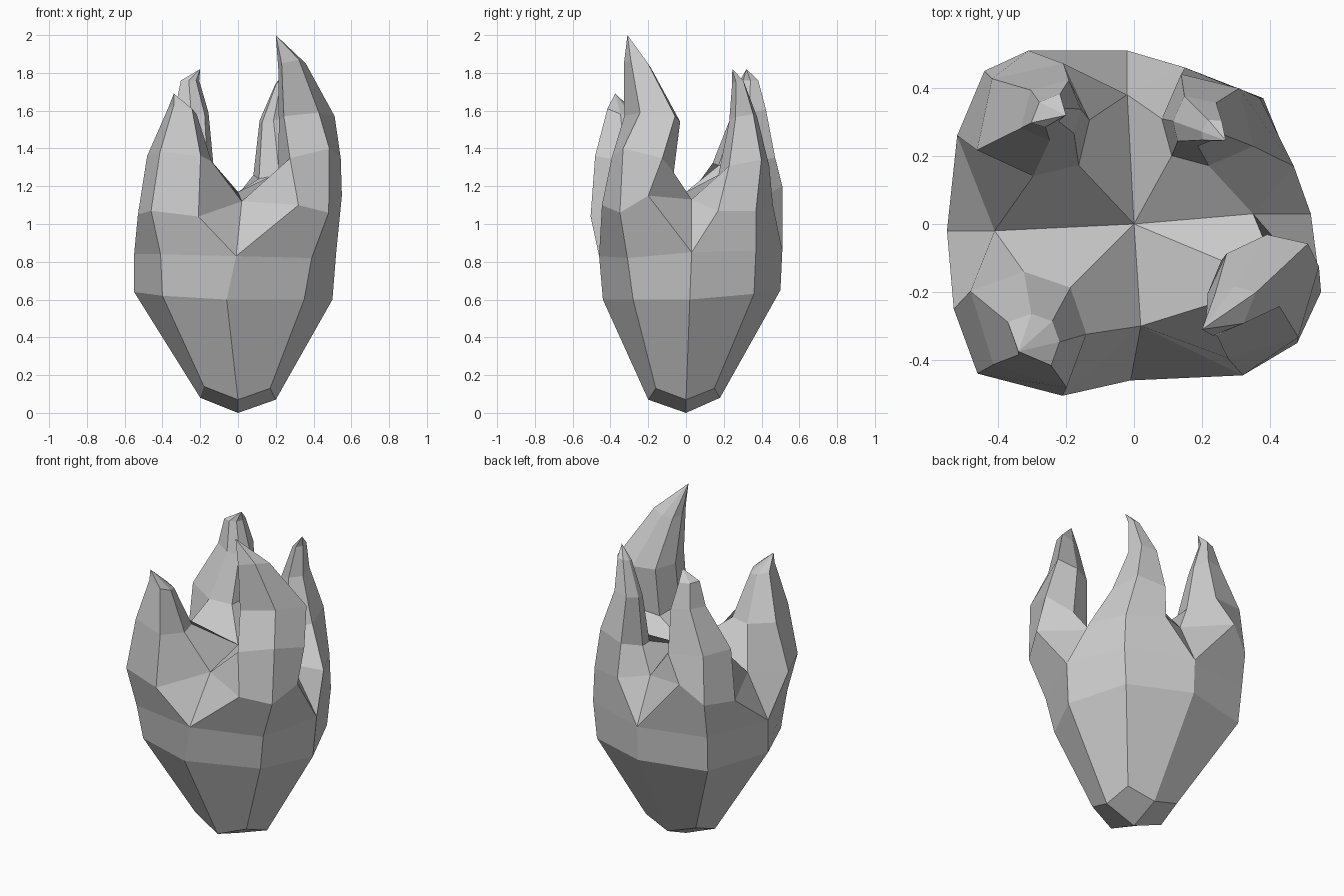
import bpy, bmesh, math

if "Cube" in bpy.data.objects:
    bpy.data.objects.remove(bpy.data.objects["Cube"])

bm = bmesh.new()


def verts(points):
    return [bm.verts.new(p) for p in points]


def bridge(low, high):
    n = len(low)
    for i in range(n):
        j = (i + 1) % n
        bm.faces.new((low[i], low[j], high[j], high[i]))


# Hexagonal prong section: radial half depth r, tangential half width t,
# z tilted along the outward direction
HEX = [(.35, -1), (1, 0), (.35, 1), (-.6, .65), (-1, 0), (-.6, -.65)]


def section(angle, cx, cy, cz, r, t, tilt):
    c, s = math.cos(angle), math.sin(angle)
    return verts([(cx + u * r * c - v * t * s, cy + u * r * s + v * t * c, cz + tilt * u)
                  for u, v in HEX])


# Bulb rings, order: left, front-left, front, front-right, right, back-right, back, back-left
base = verts([(-.2, 0, .08), (-.18, -.16, .14), (0, -.2, .07), (.17, -.16, .13),
              (.2, 0, .07), (.17, .15, .13), (0, .18, .08), (-.18, .16, .14)])
belly = verts([(-.55, -.02, .64), (-.4, -.36, .62), (-.06, -.44, .6), (.35, -.28, .6),
               (.5, .02, .6), (.36, .36, .63), (-.02, .5, .65), (-.43, .4, .65)])
waist = verts([(-.55, -.02, .84), (-.41, -.41, .84), (-.01, -.46, .83), (.39, -.31, .82),
               (.52, .03, .85), (.38, .37, .86), (-.02, .51, .86), (-.44, .42, .87)])
bridge(base, belly)
bridge(belly, waist)

# Faceted foot: four quads meeting at the lowest point
foot = bm.verts.new((0, 0, 0))
for k in range(0, 8, 2):
    bm.faces.new((foot, base[(k + 2) % 8], base[k + 1], base[k]))

# Hollow between the prongs: centre and one notch per side
centre = bm.verts.new((0, 0, 1.17))
notch = verts([(-.41, -.02, 1.1), (.02, -.3, 1.12), (.35, .03, 1.13), (-.02, .38, 1.13)])

# Prongs: three shoulder points, sections (x, y, z, r, t, tilt), tip
prongs = [
    ([(-.53, -.25, 1.05), (-.46, -.44, 1.07), (-.21, -.505, 1.04)],
     [(-.3, -.3, 1.35, .16, .2, .03), (-.29, -.335, 1.6, .07, .09, .03)],
     (-.34, -.375, 1.69)),
    ([(.32, -.445, 1.1), (.48, -.35, 1.06), (.55, -.2, 1.15)],
     [(.37, -.22, 1.32, .16, .19, .08), (.35, -.165, 1.56, .11, .19, .03),
      (.28, -.25, 1.84, .06, .09, .03)],
     (.2, -.31, 2.0)),
    ([(.47, .17, 1.07), (.37, .37, 1.07), (.15, .46, 1.1)],
     [(.21, .3, 1.29, .14, .15, .05), (.185, .3, 1.56, .08, .08, .02),
      (.23, .275, 1.75, .04, .03, .01)],
     (.27, .245, 1.82)),
    ([(-.31, .51, 1.2), (-.44, .45, 1.08), (-.52, .26, 1.06)],
     [(-.29, .3, 1.34, .18, .18, .03), (-.24, .33, 1.6, .09, .1, .02),
      (-.25, .33, 1.76, .04, .06, .0)],
     (-.2, .32, 1.82)),
]
shoulders = []
for i, (outer, sections, tip) in enumerate(prongs):
    a, d, b = verts(outer)
    shoulders.append((a, b))
    v, w, nxt = waist[2 * i], waist[2 * i + 1], waist[(2 * i + 2) % 8]
    bm.faces.new((v, w, d, a))
    bm.faces.new((w, nxt, b, d))
    ring = [a, d, b, notch[(i + 1) % 4], centre, notch[i]]
    for s in sections:
        upper = section(math.radians(-135 + 90 * i), *s)
        bridge(ring, upper)
        ring = upper
    point = bm.verts.new(tip)
    for k in range(6):
        bm.faces.new((ring[k], ring[(k + 1) % 6], point))

# Side notches joining neighbouring prongs
for i in range(4):
    bm.faces.new((waist[2 * i], shoulders[i][0], notch[i]))
    bm.faces.new((waist[2 * i], notch[i], shoulders[i - 1][1]))

bmesh.ops.recalc_face_normals(bm, faces=bm.faces[:])
mesh = bpy.data.meshes.new("pronged_bulb")
bm.to_mesh(mesh)
bm.free()
obj = bpy.data.objects.new("pronged_bulb", mesh)
bpy.context.collection.objects.link(obj)
